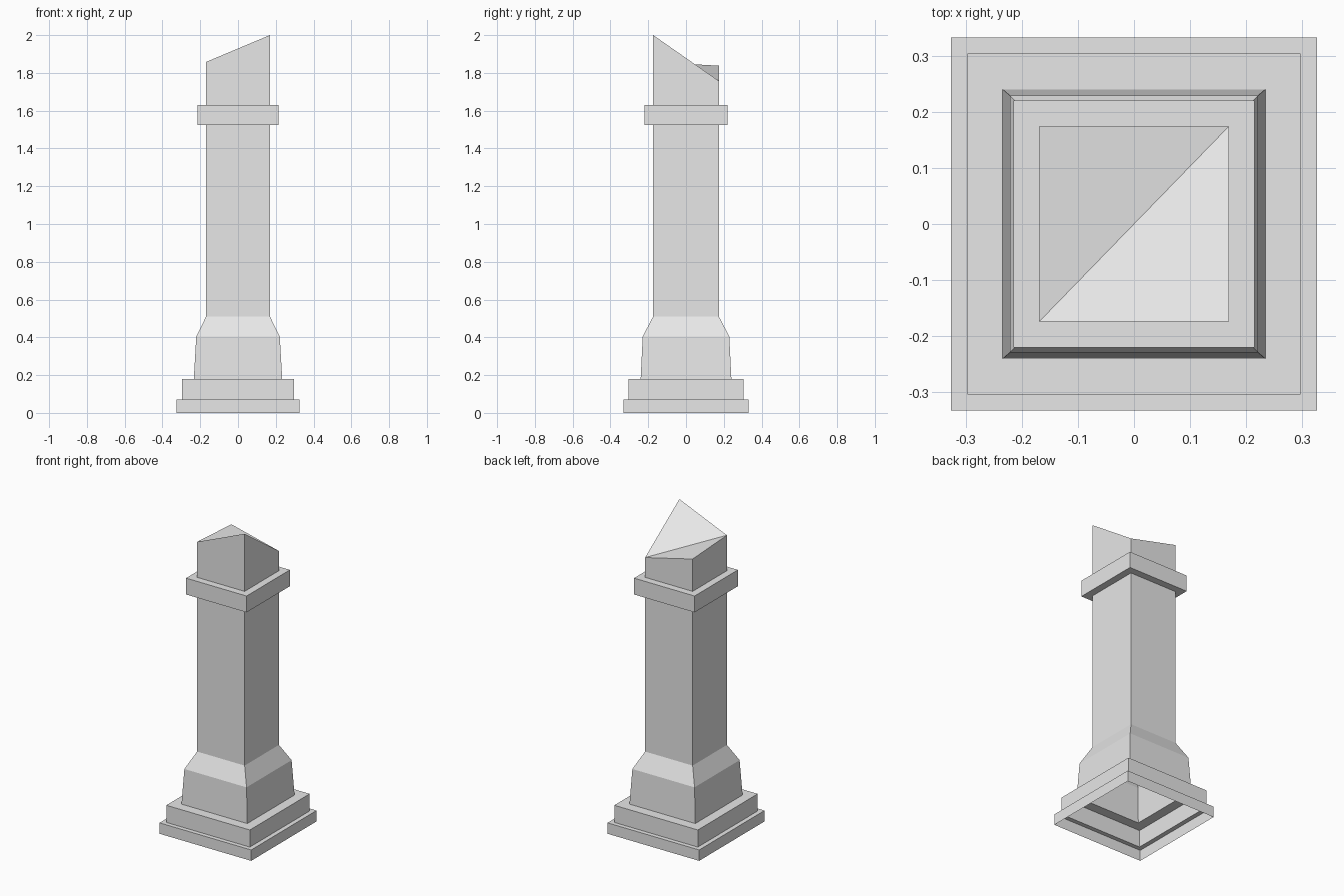
import bpy
import bmesh

cube = bpy.data.objects.get("Cube")
if cube:
    bpy.data.objects.remove(cube, do_unlink=True)

stone = bpy.data.materials.new("grey_stone")
stone.use_nodes = True
GREY = (0.8, 0.8, 0.8, 1)
stone.diffuse_color = GREY
stone.node_tree.nodes["Principled BSDF"].inputs["Base Color"].default_value = GREY

CORNERS = ((-1, -1), (1, -1), (1, 1), (-1, 1))
SHAFT = (0.169, 0.174)


def loft(name, profile, top_heights=None):
    """Thin rectangular shell through (half x, half y, z) rings.
    top_heights gives each corner its own height and closes the top."""
    bm = bmesh.new()
    rings = [[bm.verts.new((sx * hx, sy * hy, z)) for sx, sy in CORNERS]
             for hx, hy, z in profile]
    for low, high in zip(rings, rings[1:]):
        for i in range(4):
            j = (i + 1) % 4
            bm.faces.new((low[i], low[j], high[j], high[i]))
    if top_heights:
        a, b, c, d = rings[-1]
        for vert, z in zip(rings[-1], top_heights):
            vert.co.z = z
        # Two slopes meeting along one diagonal
        bm.faces.new((a, b, c))
        bm.faces.new((a, c, d))
    mesh = bpy.data.meshes.new(name)
    bm.to_mesh(mesh)
    bm.free()
    mesh.materials.append(stone)
    obj = bpy.data.objects.new(name, mesh)
    bpy.context.collection.objects.link(obj)
    return obj


# Stepped foot, hollow and open underneath
loft("stepped_foot", [(0.326, 0.332, 0), (0.326, 0.332, 0.07),
                      (0.297, 0.304, 0.07), (0.297, 0.304, 0.18),
                      (0.234, 0.24, 0.18)])

# Tapered pedestal with a sloped shoulder
loft("pedestal", [(0.234, 0.24, 0.18), (0.221, 0.229, 0.405), (*SHAFT, 0.51)])

# Square shaft with an obliquely cut top
loft("shaft", [(*SHAFT, 0.51), (*SHAFT, 1.8)], (1.858, 2.0, 1.757, 1.838))

# Projecting collar around the shaft
loft("collar", [(*SHAFT, 1.525), (0.215, 0.22, 1.525),
                (0.215, 0.22, 1.63), (*SHAFT, 1.63)])
